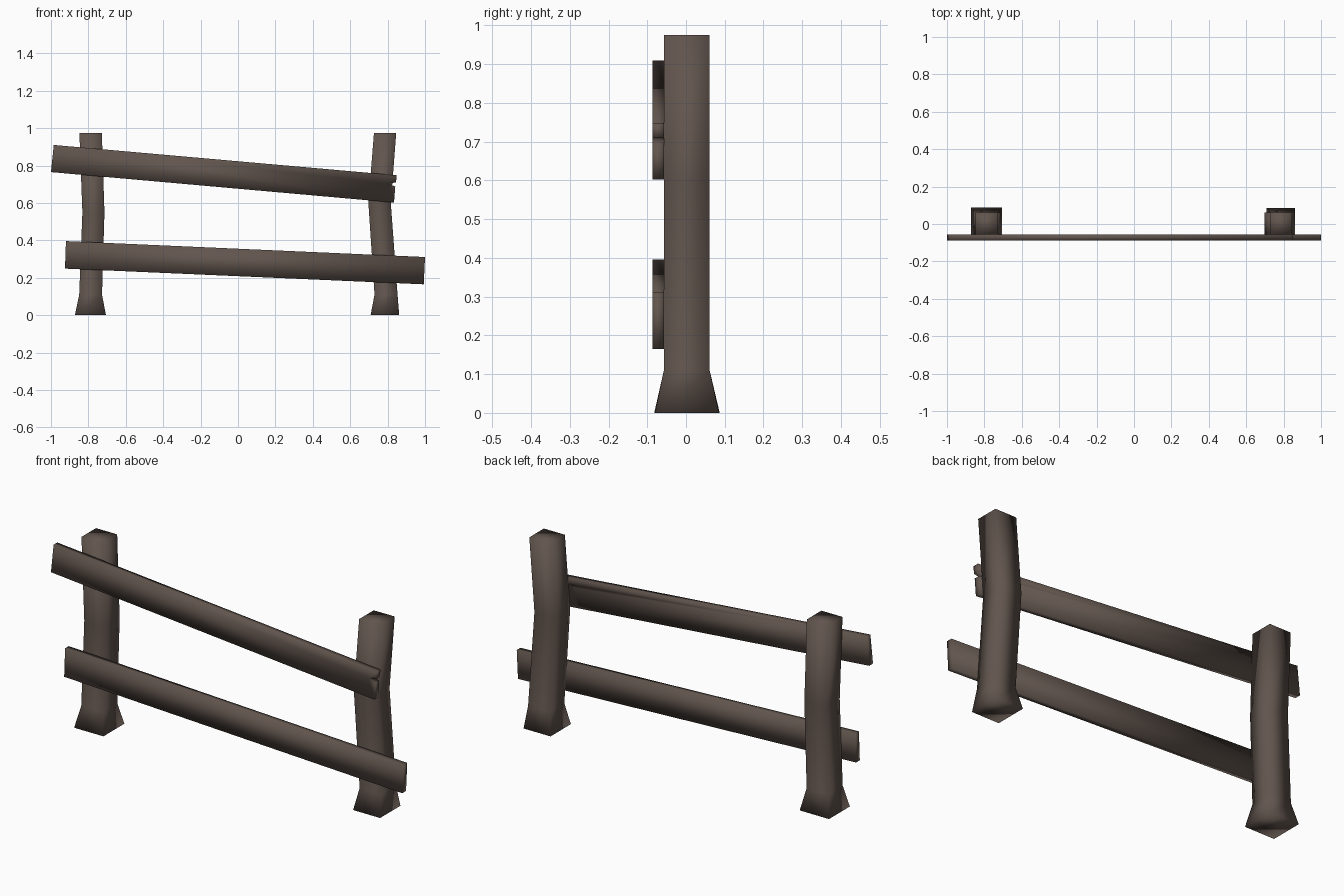
import bpy, bmesh

if "Cube" in bpy.data.objects:
    bpy.data.objects.remove(bpy.data.objects["Cube"])

wood = bpy.data.materials.new("dark_wood")
wood.diffuse_color = (0.12, 0.09, 0.075, 1)
wood.use_nodes = True
wood.node_tree.nodes["Principled BSDF"].inputs["Base Color"].default_value = wood.diffuse_color


def finish(name, bm):
    bmesh.ops.recalc_face_normals(bm, faces=bm.faces[:])
    for f in bm.faces:
        f.smooth = True
    me = bpy.data.meshes.new(name)
    bm.to_mesh(me)
    bm.free()
    me.materials.append(wood)
    ob = bpy.data.objects.new(name, me)
    bpy.context.collection.objects.link(ob)
    return ob


def post(name, rings):
    """Square post lofted through rings of (z, x0, x1, y0, y1)."""
    bm = bmesh.new()
    loops = [[bm.verts.new(p) for p in
              ((x0, y0, z), (x1, y0, z), (x1, y1, z), (x0, y1, z))]
             for z, x0, x1, y0, y1 in rings]
    for a, b in zip(loops, loops[1:]):
        for i in range(4):
            j = (i + 1) % 4
            bm.faces.new((a[i], a[j], b[j], b[i]))
    bm.faces.new(loops[0][::-1])
    bm.faces.new(loops[-1])
    return finish(name, bm)


def plank(name, outline, y0=-0.087, y1=-0.057):
    """Board with a front outline in x, z, extruded in y."""
    bm = bmesh.new()
    face = bm.faces.new([bm.verts.new((x, y0, z)) for x, z in outline])
    ext = bmesh.ops.extrude_face_region(bm, geom=[face], use_keep_orig=True)
    moved = [v for v in ext["geom"] if isinstance(v, bmesh.types.BMVert)]
    bmesh.ops.translate(bm, verts=moved, vec=(0, y1 - y0, 0))
    return finish(name, bm)


# Bent posts with flared feet
post("left_post", [(0, -0.872, -0.706, -0.082, 0.087),
                   (0.11, -0.849, -0.727, -0.057, 0.061),
                   (0.55, -0.832, -0.714, -0.057, 0.061),
                   (0.975, -0.848, -0.728, -0.057, 0.061)])
post("right_post", [(0, 0.709, 0.862, -0.08, 0.085),
                    (0.11, 0.73, 0.853, -0.057, 0.061),
                    (0.60, 0.697, 0.817, -0.057, 0.061),
                    (0.975, 0.727, 0.846, -0.057, 0.061)])

# Sloping rails, the upper one split at its right end
plank("upper_rail", [(-1.0, 0.765), (0.834, 0.602), (0.841, 0.688),
                     (0.80, 0.703), (0.845, 0.71), (0.848, 0.748),
                     (-0.985, 0.91)])
plank("lower_rail", [(-0.925, 0.249), (0.993, 0.165), (1.0, 0.311),
                     (-0.92, 0.396)])
